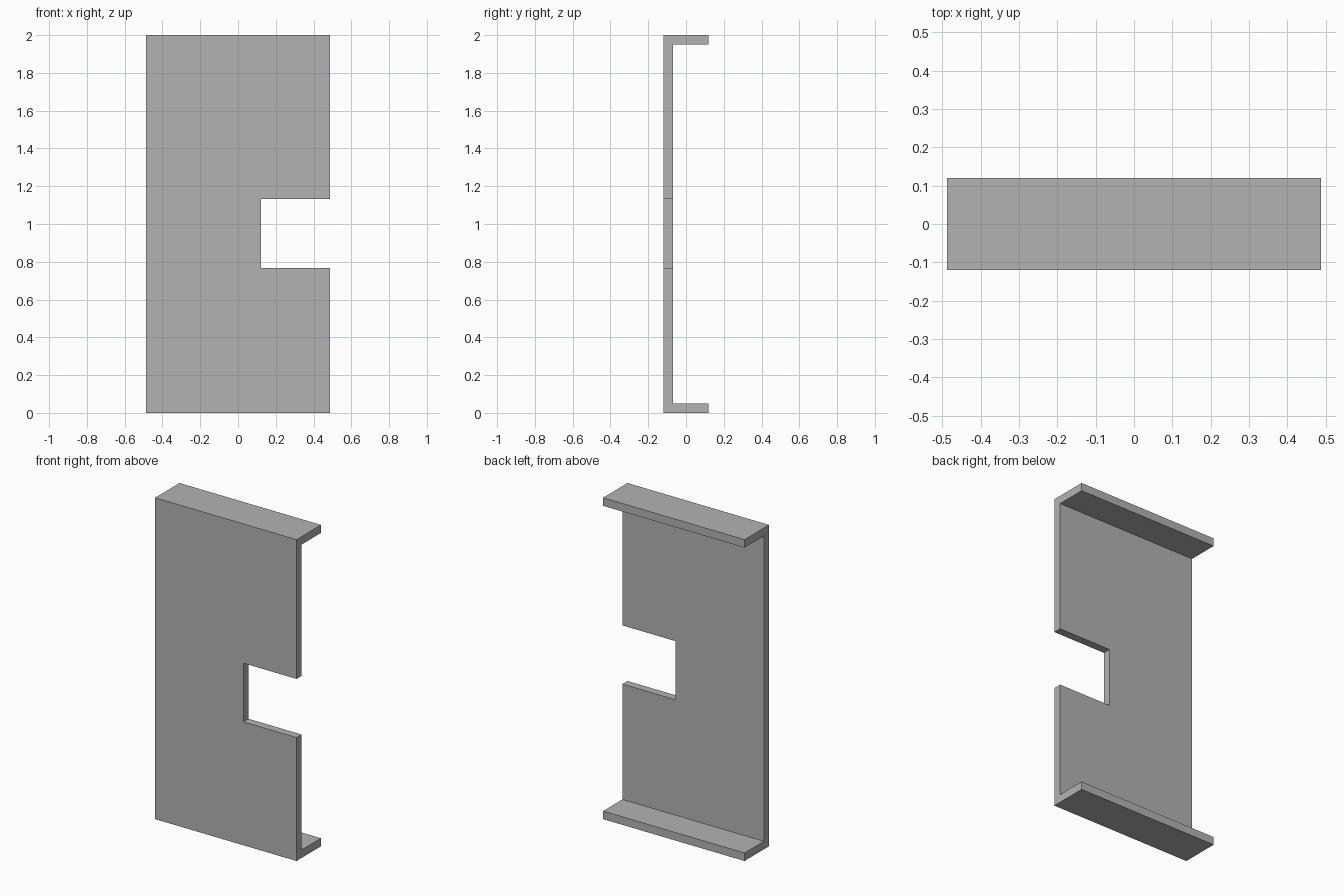
import bpy
import bmesh

default = bpy.data.objects.get("Cube")
if default:
    bpy.data.objects.remove(default, do_unlink=True)

# Overall sizes
HALF_W, HALF_D, HEIGHT, WALL = 0.487, 0.12, 2.0, 0.05
NOTCH_X, NOTCH_LOW, NOTCH_HIGH = 0.122, 0.768, 1.133

# Plain grey finish
grey = bpy.data.materials.new("plain_grey")
grey.use_nodes = True
colour = (0.45, 0.45, 0.45, 1)
grey.diffuse_color = colour
grey.node_tree.nodes["Principled BSDF"].inputs["Base Color"].default_value = colour


def extrude_outline(name, outline, direction):
    """Make a solid by extruding a closed outline along a vector."""
    bm = bmesh.new()
    face = bm.faces.new([bm.verts.new(p) for p in outline])
    result = bmesh.ops.extrude_face_region(bm, geom=[face], use_keep_orig=True)
    moved = [v for v in result["geom"] if isinstance(v, bmesh.types.BMVert)]
    bmesh.ops.translate(bm, verts=moved, vec=direction)
    bmesh.ops.recalc_face_normals(bm, faces=bm.faces)
    mesh = bpy.data.meshes.new(name)
    bm.to_mesh(mesh)
    bm.free()
    mesh.materials.append(grey)
    obj = bpy.data.objects.new(name, mesh)
    bpy.context.collection.objects.link(obj)
    return obj


# Upright plate with a rectangular notch in its left edge
plate = [(-HALF_W, 0), (HALF_W, 0), (HALF_W, NOTCH_LOW), (NOTCH_X, NOTCH_LOW),
         (NOTCH_X, NOTCH_HIGH), (HALF_W, NOTCH_HIGH), (HALF_W, HEIGHT), (-HALF_W, HEIGHT)]
extrude_outline("notched_plate", [(x, -HALF_D, z) for x, z in plate], (0, WALL, 0))

# Flanges reaching back from the top and bottom edges
front = WALL - HALF_D
for name, low in (("bottom_flange", 0), ("top_flange", HEIGHT - WALL)):
    high = low + WALL
    section = [(front, low), (HALF_D, low), (HALF_D, high), (front, high)]
    extrude_outline(name, [(-HALF_W, y, z) for y, z in section], (2 * HALF_W, 0, 0))
